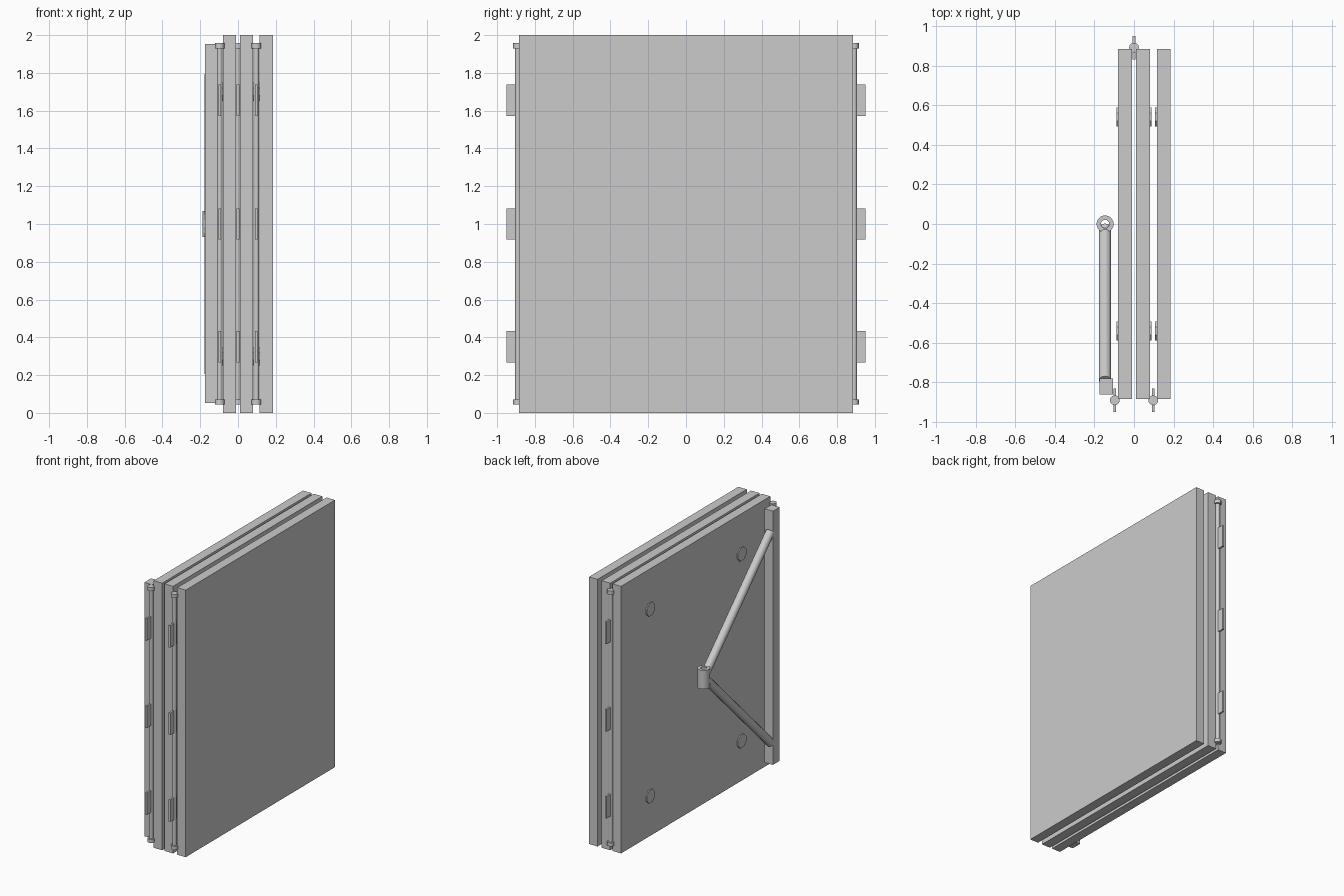
import bpy
from math import pi, radians
from mathutils import Vector

cube = bpy.data.objects.get("Cube")
if cube:
    bpy.data.objects.remove(cube, do_unlink=True)

# Single painted metal grey
grey = bpy.data.materials.new("plain_grey")
grey.use_nodes = True
grey.diffuse_color = (0.6, 0.6, 0.6, 1)
grey.node_tree.nodes["Principled BSDF"].inputs["Base Color"].default_value = (0.6, 0.6, 0.6, 1)


def finish(name):
    obj = bpy.context.object
    obj.name = name
    obj.data.materials.append(grey)
    return obj


def box(name, centre, size):
    bpy.ops.mesh.primitive_cube_add(size=1, location=centre)
    obj = finish(name)
    obj.scale = size
    return obj


def rod(name, start, end, radius, sides=8, smooth=False):
    a, b = Vector(start), Vector(end)
    bpy.ops.mesh.primitive_cylinder_add(vertices=sides, radius=radius, depth=(b - a).length,
                                        location=(a + b) / 2)
    obj = finish(name)
    turn = (b - a).to_track_quat("Z", "Y").to_matrix().to_4x4()
    obj.data.transform(turn)
    if smooth:
        bpy.ops.object.shade_smooth_by_angle(angle=radians(40))
    return obj


# Three folded panels
for name, x in (("right", -0.045), ("middle", 0.045), ("left", 0.15)):
    box(name + "_panel", (x, 0, 1), (0.07, 1.766, 2))

# Octagonal pads on the outer and facing surfaces
for x in (-0.082, 0.083, 0.112):
    for y in (-0.54, 0.54):
        for z in (0.3, 1.7):
            pad = rod("panel_pad", (x - 0.006, y, z), (x + 0.006, y, z), 0.052)
            # Turn the pad so that a flat side points up
            pad.rotation_euler.x = pi / 8

# Hinges: long pin, end caps and three leaves
for x, y in ((-0.097, -0.89), (0.097, -0.89), (0, 0.89)):
    rod("hinge_pin", (x, y, 0.05), (x, y, 1.95), 0.015, 12, True)
    for z in (0.045, 1.93):
        rod("hinge_cap", (x, y, z), (x, y, z + 0.027), 0.025, 12, True)
    for z in (0.35, 1.0, 1.655):
        box("hinge_leaf", (x, y, z), (0.014, 0.12, 0.165))

# Upright post beside the first panel
box("support_post", (-0.14, -0.82, 1.003), (0.068, 0.08, 1.9))

# Diagonal braces meeting at the hub
for name, side in (("upper", 1), ("lower", -1)):
    rod(name + "_brace", (-0.146, -0.02, 1 + 0.02 * side),
        (-0.146, -0.79, 1 + 0.79 * side), 0.031, 16, True)

# Hollow hub: a square section revolved around the upright axis
hub = rod("brace_hub", (-0.146, 0, 0.93), (-0.146, 0, 1.07), 0.043, 24, True)
bore = rod("hub_bore_cutter", (-0.146, 0, 0.9), (-0.146, 0, 1.1), 0.021, 24)
bore.hide_render = True
bore.hide_viewport = True
cut = hub.modifiers.new("bore", "BOOLEAN")
cut.object = bore
cut.solver = "EXACT"
